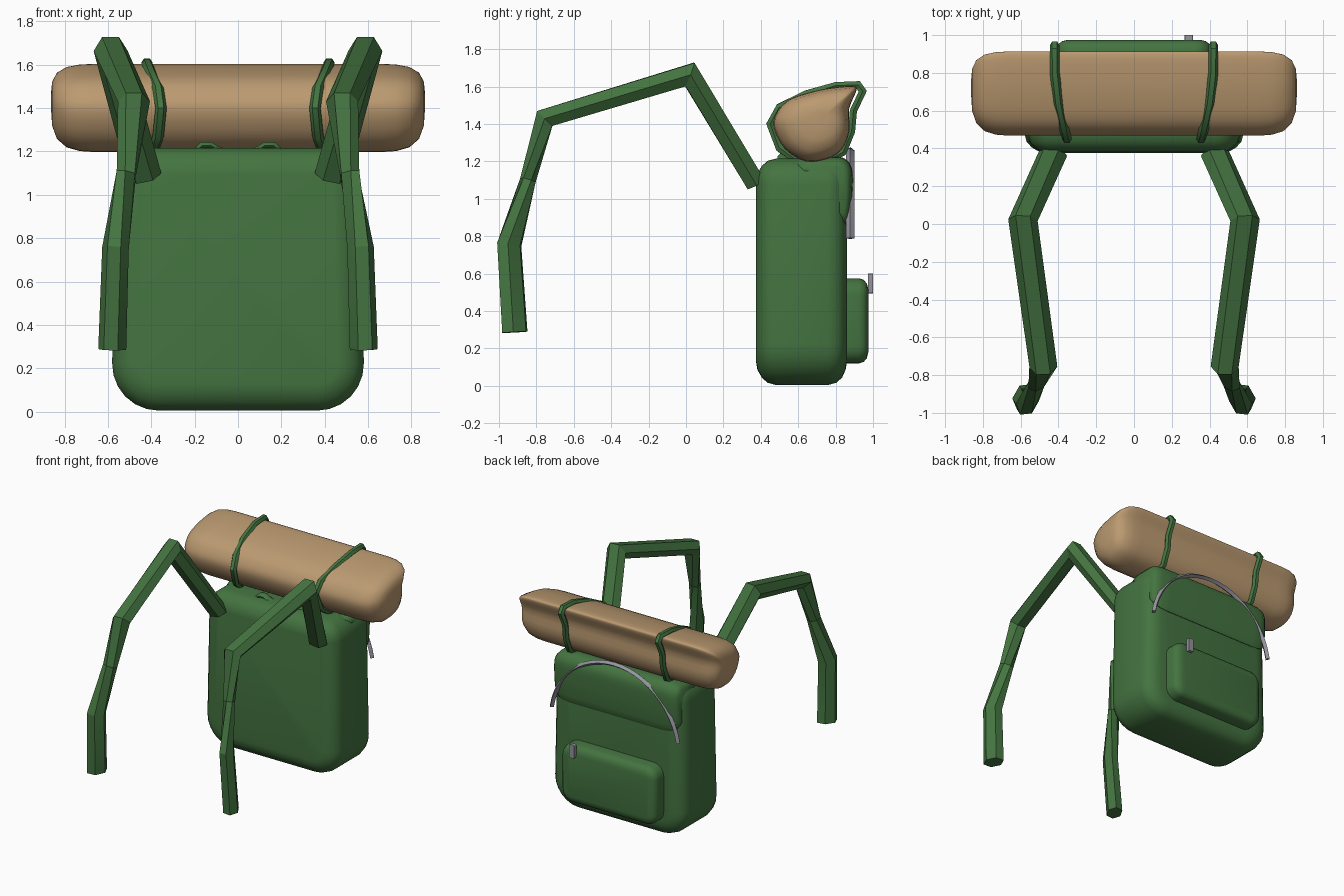
import bpy, bmesh, math
from mathutils import Vector

if "Cube" in bpy.data.objects:
    bpy.data.objects.remove(bpy.data.objects["Cube"])


def material(name, rgb):
    m = bpy.data.materials.new(name)
    m.diffuse_color = (*rgb, 1)
    m.use_nodes = True
    m.node_tree.nodes["Principled BSDF"].inputs["Base Color"].default_value = m.diffuse_color
    return m


GREEN = material("canvas green", (0.058, 0.175, 0.052))
TAN = material("blanket tan", (0.50, 0.325, 0.165))
GREY = material("zip grey", (0.30, 0.29, 0.34))


def loft(name, rings, mat, closed=False, smooth=50):
    """Skin a list of equal-length point rings, capping or joining the ends."""
    bm = bmesh.new()
    rows = [[bm.verts.new(p) for p in r] for r in rings]
    n = len(rows[0])
    pairs = list(zip(rows, rows[1:])) + ([(rows[-1], rows[0])] if closed else [])
    for a, b in pairs:
        for i in range(n):
            j = (i + 1) % n
            bm.faces.new((a[i], a[j], b[j], b[i]))
    if not closed:
        bm.faces.new(rows[0])
        bm.faces.new(rows[-1])
    bmesh.ops.recalc_face_normals(bm, faces=bm.faces[:])
    me = bpy.data.meshes.new(name)
    bm.to_mesh(me)
    bm.free()
    me.materials.append(mat)
    ob = bpy.data.objects.new(name, me)
    bpy.context.collection.objects.link(ob)
    if smooth:
        bpy.ops.object.select_all(action='DESELECT')
        ob.select_set(True)
        bpy.context.view_layer.objects.active = ob
        bpy.ops.object.shade_smooth_by_angle(angle=math.radians(smooth))
    return ob


def slab(name, hw, z0, z1, r_low, r_top, layers, mat, taper=0.0):
    """Rounded panel facing y; layers are (y, inset)."""
    rings = []
    for y, inset in layers:
        ring = []
        for k, (sx, sz) in enumerate(((1, 1), (-1, 1), (-1, -1), (1, -1))):
            r = r_top if sz > 0 else r_low
            cx, cz = sx * (hw - r), (z1 - r if sz > 0 else z0 + r)
            for s in range(7):
                a = math.radians(90 * k + 15 * s)
                x, z = cx + (r - inset) * math.cos(a), cz + (r - inset) * math.sin(a)
                ring.append((x * (1 - taper * z), y, z))
        rings.append(ring)
    return loft(name, rings, mat)


def tube(name, path, w, t, mat, sides=6, scales=None, twists=None, closed=False, axis=(1, 0, 0), smooth=50):
    """Mitred tube: w is the half width along axis, t the half thickness."""
    pts = [Vector(p) for p in path]
    n = len(pts)
    rings = []
    for i, p in enumerate(pts):
        a = p - pts[i - 1] if (i or closed) else pts[1] - p
        b = pts[(i + 1) % n] - p if (i < n - 1 or closed) else a
        a, b = a.normalized(), b.normalized()
        tan = (a + b).normalized()
        side = Vector(axis)
        side = (side - tan * side.dot(tan)).normalized()
        up = tan.cross(side)
        mitre = 1 / max(0.6, tan.dot(a))
        s = scales[i] if scales else 1
        tw = math.radians(twists[i]) if twists else 0
        ring = []
        for k in range(sides):
            ang = 2 * math.pi * k / sides
            u, v = w * s * math.cos(ang), t * s * math.sin(ang)
            ring.append(p + side * (u * math.cos(tw) - v * math.sin(tw))
                        + up * (u * math.sin(tw) + v * math.cos(tw)) * mitre)
        rings.append(ring)
    return loft(name, rings, mat, closed, smooth)


def smooth_loop(pts, steps=3):
    """Catmull-Rom resample of a closed 2D outline."""
    out, n = [], len(pts)
    for i in range(n):
        p0, p1, p2, p3 = (Vector(pts[(i + k) % n]) for k in (-1, 0, 1, 2))
        for s in range(steps):
            t = s / steps
            out.append(0.5 * (2 * p1 + (p2 - p0) * t + (2 * p0 - 5 * p1 + 4 * p2 - p3) * t * t
                              + (3 * p1 - p0 - 3 * p2 + p3) * t ** 3))
    return out


def side_loft(name, profile, centre, stations, mat):
    """Sweep a y-z profile along x, scaled about centre at each (x, scale)."""
    c = Vector(centre)
    prof = smooth_loop(profile)
    return loft(name, [[(x, *(c + (p - c) * s)) for p in prof] for x, s in stations], mat, smooth=60)


def mirrored(half):
    return [(-x, s) for x, s in reversed(half)] + half


# Main bag
slab("bag_body", 0.585, 0.005, 1.215, 0.22, 0.14,
     [(0.375, 0.12), (0.382, 0.08), (0.405, 0.04), (0.435, 0.012), (0.48, 0),
      (0.76, 0), (0.805, 0.012), (0.835, 0.04), (0.853, 0.08), (0.86, 0.12)], GREEN, 0.035)

# Top flap bulging over the back
side_loft("top_flap",
          [(0.57, 1.19), (0.63, 1.222), (0.75, 1.225), (0.84, 1.22), (0.885, 1.17), (0.892, 1.08),
           (0.885, 0.95), (0.865, 0.85), (0.81, 0.90), (0.77, 1.04), (0.69, 1.12), (0.60, 1.155)],
          (0.78, 1.08), mirrored([(0.40, 1), (0.47, 0.97), (0.515, 0.88), (0.54, 0.7)]), GREEN)

# Back pocket and its zip pull
slab("back_pocket", 0.41, 0.12, 0.575, 0.09, 0.09,
     [(0.83, 0), (0.925, 0), (0.95, 0.008), (0.967, 0.028), (0.975, 0.06)], GREEN)
slab("pocket_zip_pull", 0.022, 0.495, 0.60, 0.006, 0.006, [(0.972, 0), (1.0, 0)], GREY)
bpy.context.object.location.x = 0.29

# Arched zip above the flap
arch = []
for i in range(25):
    a = math.radians(-80 + 160 * i / 24)
    arch.append((0.555 * math.sin(a), 0.878, 0.69 + 0.57 * math.cos(a)))
tube("arched_zip", arch, 0.022, 0.017, GREY, sides=4, axis=(0, 1, 0), smooth=30)

# Rolled blanket
side_loft("blanket_roll",
          [(0.47, 1.38), (0.485, 1.46), (0.55, 1.53), (0.68, 1.575), (0.80, 1.597), (0.90, 1.603),
           (0.91, 1.575), (0.872, 1.48), (0.873, 1.36), (0.83, 1.26), (0.75, 1.212), (0.64, 1.20),
           (0.53, 1.265)],
          (0.73, 1.44), mirrored([(0.66, 1), (0.73, 0.98), (0.79, 0.91), (0.835, 0.75),
                                  (0.857, 0.5), (0.862, 0.2)]), TAN)

# Straps around the blanket
LOOP = [(0.45, 1.40), (0.50, 1.49), (0.64, 1.56), (0.80, 1.605), (0.92, 1.61), (0.945, 1.575),
        (0.895, 1.47), (0.885, 1.36), (0.84, 1.25), (0.75, 1.20), (0.62, 1.19), (0.50, 1.27)]


def strap_x(y):
    return 0.355 + 0.065 * math.sin(math.pi / 2 * min(1, (y - 0.45) / 0.38))


# Bent shoulder straps: x, y, z, scale, twist
ARM = [(0.43, 0.37, 1.085, 1, 0), (0.588, 0.02, 1.665, 1, 0), (0.48, -0.755, 1.43, 0.95, 0),
       (0.515, -0.845, 1.10, 0.66, 30), (0.565, -0.945, 0.755, 0.95, 60), (0.58, -0.915, 0.287, 1, 60)]

for side, m in (("right", 1), ("left", -1)):
    tube(side + "_blanket_strap", [(m * strap_x(y), y, z) for y, z in LOOP],
         0.026, 0.022, GREEN, sides=6, closed=True)
    tube(side + "_shoulder_strap", [(m * p[0], *p[1:3]) for p in ARM], 0.078, 0.06, GREEN,
         scales=[p[3] for p in ARM], twists=[m * p[4] for p in ARM], smooth=25)
    # Small carry loop on the top edge
    tube(side + "_top_loop", [(m * x, 0.52, z) for x, z in
         ((0.06, 1.195), (0.10, 1.212), (0.125, 1.228), (0.165, 1.228), (0.20, 1.195))],
         0.03, 0.018, GREEN, sides=6, axis=(0, 1, 0))
